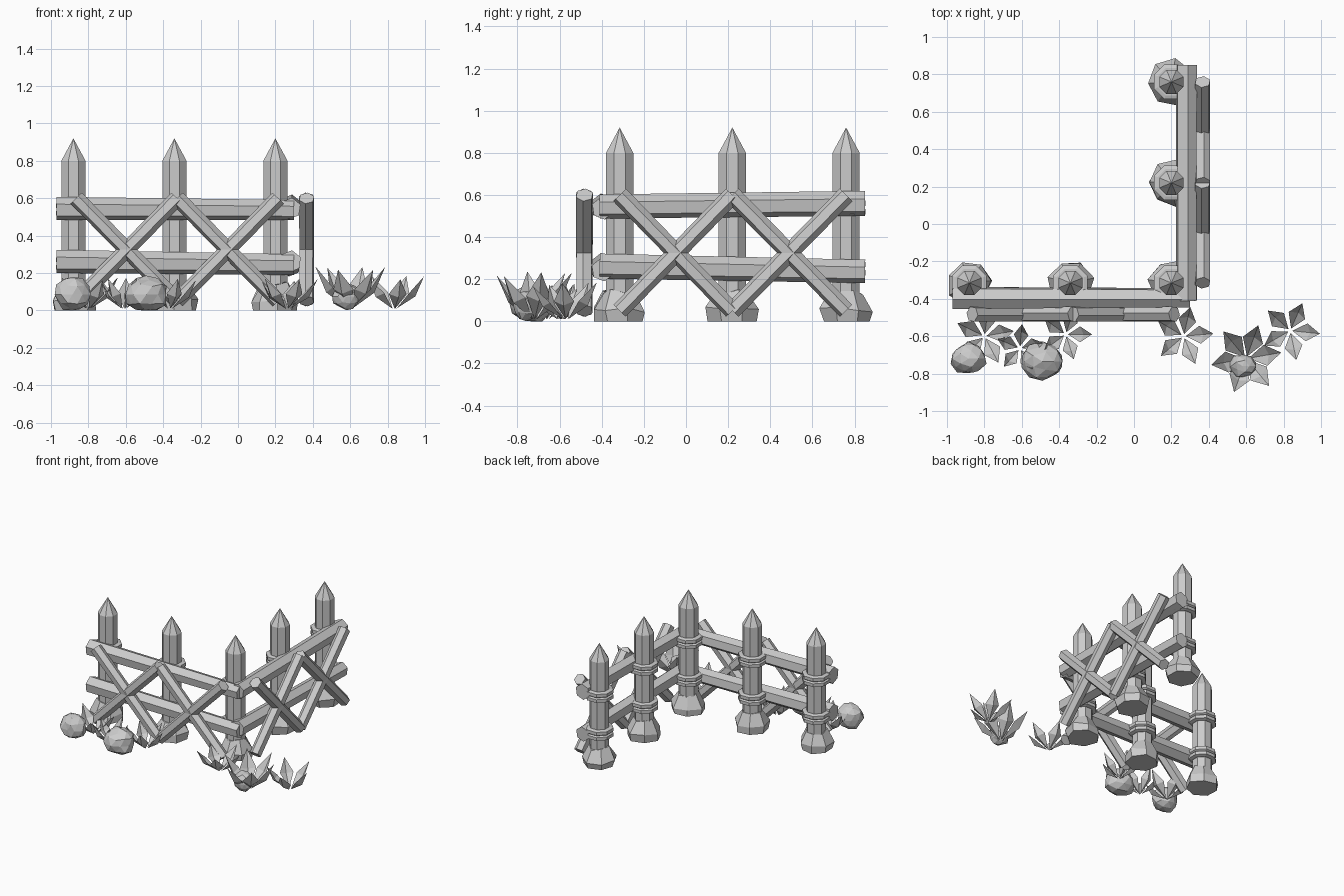
import bpy, bmesh, math, random
from mathutils import Vector, Matrix

random.seed(4)
if "Cube" in bpy.data.objects:
    bpy.data.objects.remove(bpy.data.objects["Cube"])

grey = bpy.data.materials.new("plain_grey")
grey.use_nodes = True
GREY = (0.6, 0.6, 0.6, 1)
grey.diffuse_color = GREY
grey.node_tree.nodes["Principled BSDF"].inputs["Base Color"].default_value = GREY


def finish(name, bm, loc=(0, 0, 0)):
    bmesh.ops.recalc_face_normals(bm, faces=bm.faces)
    mesh = bpy.data.meshes.new(name)
    bm.to_mesh(mesh)
    bm.free()
    mesh.materials.append(grey)
    obj = bpy.data.objects.new(name, mesh)
    obj.location = loc
    bpy.context.collection.objects.link(obj)
    return obj


def lathe(name, loc, profile, sides=8, turn=0.0, jitter=0.0):
    """Stack of rings from (radius, height) pairs, capped at both ends."""
    bm = bmesh.new()
    rings = []
    for r, z in profile:
        ring = []
        for i in range(sides):
            a = turn + math.tau * i / sides
            rr = r * (1 + random.uniform(-jitter, jitter))
            dz = random.uniform(-jitter, jitter) * 0.15 if z > 0 else 0
            ring.append(bm.verts.new((rr * math.cos(a), rr * math.sin(a), z + dz)))
        rings.append(ring)
    for low, high in zip(rings, rings[1:]):
        for i in range(sides):
            j = (i + 1) % sides
            bm.faces.new((low[i], low[j], high[j], high[i]))
    bm.faces.new(rings[0])
    bm.faces.new(rings[-1])
    bmesh.ops.remove_doubles(bm, verts=bm.verts, dist=0.0005)
    return finish(name, bm, loc)


def pole(name, start, end, r1, r2, turn=0.15):
    """Six-sided tapered log between two points."""
    start, end = Vector(start), Vector(end)
    axis = end - start
    obj = lathe(name, (0, 0, 0), [(r1, 0), (r2, axis.length)], 6)
    z = axis.normalized()
    x = (Vector((0, 0, 1)) - z * z.z).normalized()
    frame = Matrix((x, z.cross(x), z)).transposed() @ Matrix.Rotation(turn, 3, 'Z')
    obj.matrix_world = Matrix.Translation(start) @ frame.to_4x4()
    return obj


def rock(name, loc, size):
    """Low, chunky boulder with a flat underside."""
    bm = bmesh.new()
    bmesh.ops.create_icosphere(bm, subdivisions=2, radius=1)
    for v in bm.verts:
        v.co *= random.uniform(0.88, 1.08)
        v.co = Vector((v.co.x * size[0], v.co.y * size[1], v.co.z * size[2]))
        v.co.z = max(v.co.z, -loc[2])
    bmesh.ops.dissolve_limit(bm, angle_limit=0.3, verts=bm.verts, edges=bm.edges)
    return finish(name, bm, loc)


def plant(name, x, y, radius, height, first, count):
    """Rosette of folded, pointed leaves."""
    bm = bmesh.new()
    for i in range(count):
        a = math.radians(first) + math.tau * i / count
        out = Vector((math.cos(a), math.sin(a), 0))
        side = Vector((-out.y, out.x, 0)) * radius * 0.3
        up = Vector((0, 0, height * random.uniform(0.85, 1.0)))
        base = bm.verts.new(out * 0.012)
        mid = out * radius * 0.55 + up * 0.5
        left = bm.verts.new(mid + side)
        right = bm.verts.new(mid - side)
        crease = bm.verts.new(mid + out * 0.018 - up * 0.08)
        keel = bm.verts.new(mid + out * 0.026 - up * 0.12)
        tip = bm.verts.new(out * radius + up)
        for ridge in (crease, keel):
            for edge in (left, right):
                bm.faces.new((base, ridge, edge))
                bm.faces.new((ridge, tip, edge))
    return finish(name, bm, (x, y, 0.01))


# Sharpened posts with double bindings and stone footings
posts = [(-0.88, -0.315), (-0.34, -0.315), (0.20, -0.315), (0.20, 0.22), (0.20, 0.76)]
for n, (x, y) in enumerate(posts, 1):
    lathe(f"post_{n}", (x, y, 0), [(0.07, 0.005), (0.07, 0.8), (0, 0.92)], 8, math.pi / 8)
    lathe(f"footing_{n}", (x, y, 0),
          [(0.112, 0), (0.122, 0.055), (0.075, 0.14)], 7, n, 0.09)
    for z in (0.25, 0.54):
        lathe(f"binding_{n}_{z}", (x, y, z),
              [(0.08, -0.038), (0.1, -0.032), (0.1, -0.008), (0.088, 0),
               (0.1, 0.008), (0.1, 0.032), (0.08, 0.038)], 8, math.pi / 8)

# Rails along the front and the side
pole("front_upper_rail", (-0.97, -0.395, 0.545), (0.30, -0.395, 0.537), 0.063, 0.054)
pole("front_lower_rail", (-0.97, -0.395, 0.262), (0.30, -0.395, 0.245), 0.063, 0.056)
pole("side_upper_rail", (0.28, -0.41, 0.545), (0.28, 0.85, 0.56), 0.058, 0.06)
pole("side_lower_rail", (0.28, -0.41, 0.262), (0.28, 0.85, 0.237), 0.06, 0.056)

# Crossed braces, one pair per bay
TOP, BOTTOM = 0.60, 0.05
for n in range(2):
    a, b = posts[n][0], posts[n + 1][0]
    c, d = posts[n + 2][1], posts[n + 3][1]
    for m, (s, e) in enumerate(((0, 1), (1, 0))):
        fx, gy = (a, b), (c, d)
        pole(f"front_brace_{n}_{m}", (fx[s] + 0.015, -0.482, TOP),
             (fx[e] + 0.015, -0.482, BOTTOM), 0.043, 0.041)
        pole(f"side_brace_{n}_{m}", (0.367, gy[s], TOP), (0.367, gy[e], BOTTOM), 0.043, 0.041)

# Boulders
rock("left_boulder", (-0.885, -0.72, 0.085), (0.095, 0.085, 0.095))
rock("middle_boulder", (-0.49, -0.735, 0.085), (0.115, 0.1, 0.1))
rock("small_boulder", (0.58, -0.76, 0.075), (0.075, 0.065, 0.075))

# Leafy plants
for name, *data in (
        ("left_plant", -0.80, -0.60, 0.16, 0.17, 10, 5),
        ("sprout", -0.61, -0.665, 0.13, 0.17, 85, 5),
        ("middle_plant", -0.365, -0.59, 0.14, 0.17, 0, 5),
        ("corner_plant", 0.265, -0.60, 0.16, 0.16, 5, 5),
        ("tall_plant", 0.60, -0.72, 0.19, 0.23, 70, 6),
        ("right_plant", 0.835, -0.57, 0.16, 0.18, -6, 5)):
    plant(name, *data)
